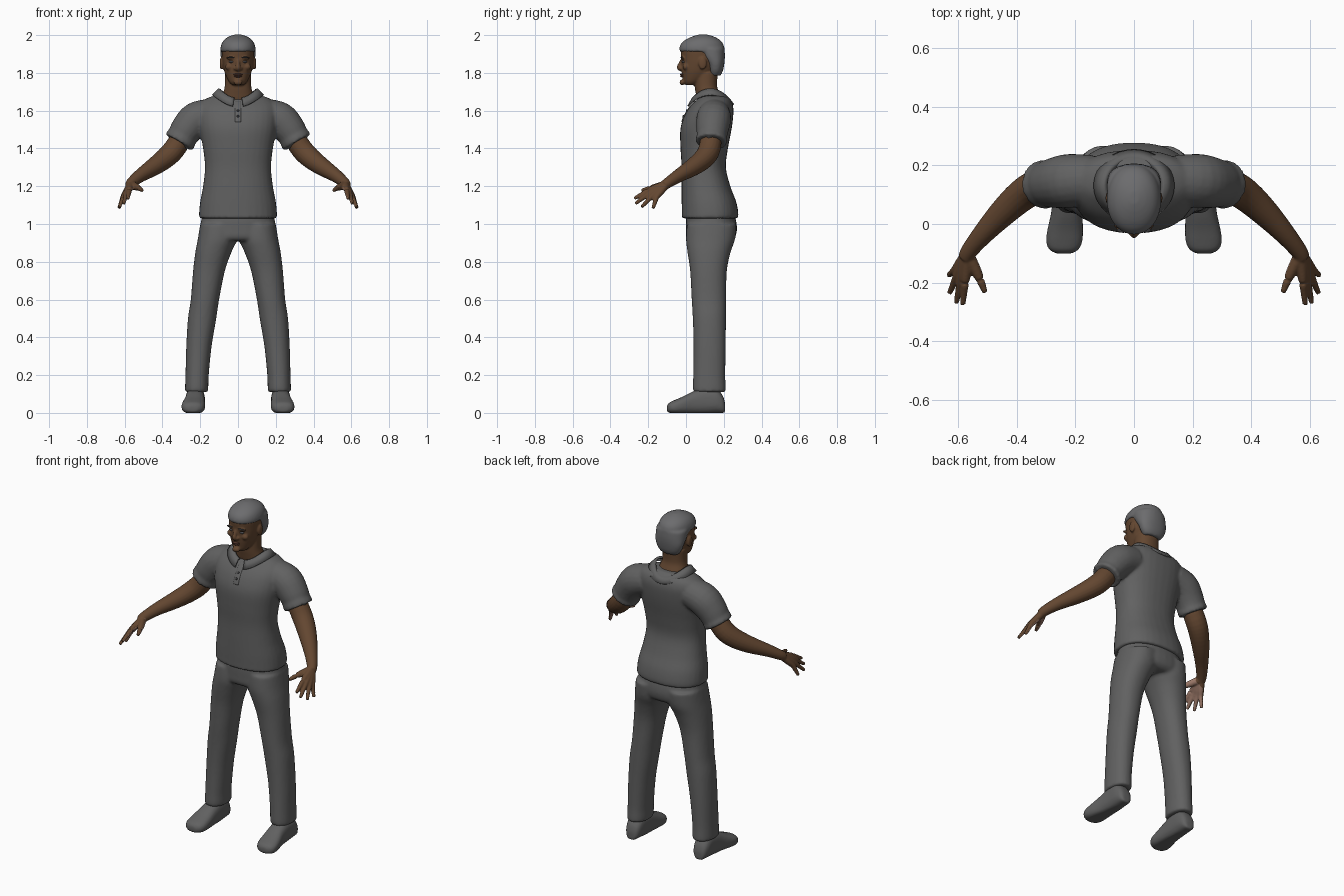
import bpy, bmesh
from math import sin, cos, pi
from mathutils import Vector, Matrix

cube = bpy.data.objects.get("Cube")
if cube:
    bpy.data.objects.remove(cube, do_unlink=True)


def material(name, rgb):
    m = bpy.data.materials.new(name)
    m.use_nodes = True
    m.diffuse_color = (*rgb, 1)
    m.node_tree.nodes["Principled BSDF"].inputs["Base Color"].default_value = (*rgb, 1)
    return m


CLOTH = material("grey cloth", (0.12, 0.12, 0.12))
HAIR = material("grey hair", (0.15, 0.15, 0.155))
SKIN = material("brown skin", (0.125, 0.062, 0.03))
PALM = material("light palm skin", (0.33, 0.19, 0.14))
LIPS = material("lip brown", (0.1, 0.042, 0.028))
DARK = material("dark button", (0.04, 0.04, 0.042))
EYE = material("eye grey", (0.13, 0.13, 0.14))


def spline(rows, steps=4):
    """Catmull-Rom resampling of rows of numbers."""
    rows = [Vector(r) for r in rows]
    out = []
    for i in range(len(rows) - 1):
        b, c = rows[i], rows[i + 1]
        a, d = rows[max(i - 1, 0)], rows[min(i + 2, len(rows) - 1)]
        for k in range(steps):
            t = k / steps
            out.append(b + (c - a) * (t / 2) + (a * 2 - b * 5 + c * 4 - d) * (t * t / 2)
                       + (b * 3 - a - c * 3 + d) * (t ** 3 / 2))
    return out + [rows[-1]]


def skin_rings(bm, rings):
    rings = [[bm.verts.new(p) for p in ring] for ring in rings]
    for r, s in zip(rings, rings[1:]):
        for i in range(len(r)):
            j = (i + 1) % len(r)
            bm.faces.new((r[i], r[j], s[j], s[i]))
    bm.faces.new(rings[0][::-1])
    bm.faces.new(rings[-1])


def unit_ring(power=2, n=32):
    curve = lambda v: (1 if v >= 0 else -1) * abs(v) ** (2 / power)
    return [(curve(cos(2 * pi * i / n)), curve(sin(2 * pi * i / n))) for i in range(n)]


def loft(bm, rows, axis="z", power=2.2, side=1):
    """Rows: position, x low, x high, then low and high of the third axis."""
    rings = []
    for p, x0, x1, b0, b1 in spline(rows):
        ring = []
        for u, v in unit_ring(power):
            x = side * ((x0 + x1) / 2 + u * (x1 - x0) / 2)
            w = (b0 + b1) / 2 + v * (b1 - b0) / 2
            ring.append((x, w, p) if axis == "z" else (x, p, max(w, 0)))
        rings.append(ring)
    skin_rings(bm, rings)


def body(bm, rows, power=2.2):
    """Symmetric loft. Rows: height, half width, front, back."""
    loft(bm, [(z, -w, w, f, b) for z, w, f, b in rows], power=power)


def tube(bm, rows, side=1):
    """Round limb. Rows: x, y, z, radius."""
    pts = spline(rows)
    rings = []
    for i, p in enumerate(pts):
        d = (pts[min(i + 1, len(pts) - 1)] - pts[max(i - 1, 0)]).to_3d().normalized()
        u = d.cross(Vector((0.3, 0.9, 0.1))).normalized()
        if abs(d.y) > 0.9:
            u = d.cross(Vector((0, 0, 1))).normalized()
        v = d.cross(u)
        ring = [p.to_3d() + (u * a + v * b) * p.w for a, b in unit_ring(n=20)]
        rings.append([(side * q.x, q.y, q.z) for q in ring])
    skin_rings(bm, rings)


def ball(bm, centre, size):
    m = Matrix.Translation(centre) @ Matrix.Diagonal((*size, 1))
    bmesh.ops.create_uvsphere(bm, u_segments=16, v_segments=10, radius=1, matrix=m)


def finish(name, bm, mat, voxel=None, soften=3):
    """Turn a bmesh into an object; fuse overlapping volumes when asked."""
    bmesh.ops.recalc_face_normals(bm, faces=bm.faces)
    me = bpy.data.meshes.new(name)
    bm.to_mesh(me)
    bm.free()
    ob = bpy.data.objects.new(name, me)
    bpy.context.collection.objects.link(ob)
    if voxel:
        mod = ob.modifiers.new("Fuse", "REMESH")
        mod.mode, mod.voxel_size = "VOXEL", voxel
        mod = ob.modifiers.new("Soften", "SMOOTH")
        mod.factor, mod.iterations = 0.5, soften
        dg = bpy.context.evaluated_depsgraph_get()
        me = bpy.data.meshes.new_from_object(ob.evaluated_get(dg))
        ob.modifiers.clear()
        ob.data = me
    me.materials.clear()
    me.materials.append(mat)
    for p in me.polygons:
        p.use_smooth = True
        p.material_index = 0
    return ob


# Shirt: trunk and sleeves fused
bm = bmesh.new()
body(bm, [(1.03, .206, -.022, .275), (1.06, .206, -.022, .277), (1.12, .2, -.023, .265),
          (1.2, .185, -.023, .235), (1.3, .175, -.023, .211), (1.4, .185, -.029, .222),
          (1.5, .203, -.03, .241), (1.57, .21, -.01, .25), (1.62, .205, .02, .25),
          (1.66, .175, .06, .235), (1.685, .11, .085, .205)], power=2.3)
for s in (1, -1):
    tube(bm, [(.14, .15, 1.58, .085), (.22, .147, 1.555, .092), (.27, .14, 1.503, .086),
              (.298, .137, 1.457, .079), (.301, .136, 1.452, .083), (.313, .134, 1.432, .083)], s)
finish("shirt", bm, CLOTH, .009)

# Collar with an open front
bm = bmesh.new()
COLS = 40
grid = []
for i in range(COLS + 1):
    a = 0.2 + (2 * pi - 0.4) * i / COLS
    rise = 0.05 * sin(a) ** 2
    front = max(cos(a), 0) ** 4
    rows = [(.093, .085, 1.66), (.104, .098, 1.664), (.135, .122, 1.632 - .012 * front)]
    grid.append([bm.verts.new((w * sin(a), .13 - d * cos(a), z + rise)) for w, d, z in rows])
for g, h in zip(grid, grid[1:]):
    for k in range(2):
        bm.faces.new((g[k], h[k], h[k + 1], g[k + 1]))
collar = finish("collar", bm, CLOTH)
mod = collar.modifiers.new("Thickness", "SOLIDIFY")
mod.thickness, mod.offset = 0.008, 0

# Button placket and buttons
bm = bmesh.new()
loft(bm, [(1.54, -.017, .017, -.025, .01), (1.57, -.017, .017, -.014, .02),
          (1.62, -.017, .017, .016, .05), (1.65, -.017, .017, .045, .08)], power=5)
finish("placket", bm, CLOTH)
bm = bmesh.new()
for y, z in ((-.014, 1.57), (.004, 1.6)):
    ball(bm, (0, y, z), (.007, .005, .007))
finish("buttons", bm, DARK)

# Trousers: hips and both legs fused
bm = bmesh.new()
body(bm, [(1.07, .185, .005, .25), (1.02, .195, .0, .265), (.97, .203, .0, .27),
          (.93, .205, .002, .26), (.91, .19, .02, .235)])
for s in (1, -1):
    loft(bm, [(1.0, .005, .2, .005, .268), (.92, .005, .213, .0, .26), (.85, .035, .226, .008, .236),
              (.75, .07, .238, .022, .216), (.6, .1, .25, .03, .213), (.5, .115, .265, .036, .212),
              (.35, .14, .274, .04, .21), (.2, .155, .278, .038, .208), (.14, .157, .28, .036, .21),
              (.11, .159, .28, .038, .21)], side=s)
finish("trousers", bm, CLOTH, .009, 5)

# Head: skull, neck, nose, brow, lips and ears fused
bm = bmesh.new()
body(bm, [(1.735, .03, .0, .05), (1.75, .046, -.012, .08), (1.775, .06, -.018, .12),
          (1.81, .073, -.023, .155), (1.85, .081, -.024, .178), (1.88, .084, -.026, .188),
          (1.92, .085, -.028, .19), (1.95, .078, -.018, .18), (1.98, .05, .02, .15)])
body(bm, [(1.58, .1, .08, .2), (1.65, .092, .06, .195), (1.69, .08, .052, .178),
          (1.73, .07, .046, .165), (1.8, .068, .045, .168)])
tube(bm, [(0, -.02, 1.872, .008), (0, -.031, 1.845, .011), (0, -.036, 1.828, .013), (0, -.024, 1.816, .012)])
ball(bm, (0, -.02, 1.75), (.024, .014, .016))
for s in (1, -1):
    ball(bm, (s * .014, -.026, 1.823), (.01, .012, .008))
    ball(bm, (s * .036, -.017, 1.878), (.028, .012, .007))
    ball(bm, (s * .047, -.002, 1.832), (.022, .016, .018))
    ball(bm, (s * .088, .088, 1.85), (.009, .022, .034))
finish("head", bm, SKIN, .0055)

# Lips, eyes and eyebrows
bm = bmesh.new()
ball(bm, (0, -.018, 1.791), (.024, .015, .006))
ball(bm, (0, -.017, 1.782), (.021, .014, .006))
finish("lips", bm, LIPS)
for s, label in ((1, "left"), (-1, "right")):
    bm = bmesh.new()
    ball(bm, (s * .034, -.009, 1.859), (.014, .014, .007))
    finish(label + "_eye", bm, EYE)
    bm = bmesh.new()
    ball(bm, (s * .037, -.021, 1.882), (.022, .009, .004))
    finish(label + "_eyebrow", bm, DARK)

# Hair: crown cap and nape piece fused
bm = bmesh.new()
body(bm, [(1.912, .092, -.034, .205), (1.935, .092, -.035, .203), (1.96, .084, -.022, .193),
          (1.98, .068, .005, .172), (1.995, .042, .04, .14), (2.003, .015, .07, .11)], power=2.1)
body(bm, [(1.785, .055, .125, .182), (1.81, .074, .118, .195), (1.85, .088, .105, .203),
          (1.89, .092, .07, .206), (1.93, .092, .04, .204)])
finish("hair", bm, HAIR, .007)

PALM_FACING = Vector((-.8, .2, -.58))
KNUCKLES = [(.575, -.195, 1.18), (.59, -.19, 1.165), (.602, -.175, 1.152), (.608, -.155, 1.143)]
TIPS = [(.583, -.274, 1.135), (.605, -.268, 1.108), (.628, -.235, 1.09), (.631, -.175, 1.083)]
for s, label in ((1, "left"), (-1, "right")):
    # Arm and hand fused, with lighter palm faces
    bm = bmesh.new()
    tube(bm, [(.27, .137, 1.5, .055), (.335, .125, 1.4, .058), (.385, .095, 1.348, .055),
              (.45, .035, 1.3, .047), (.515, -.035, 1.258, .036), (.56, -.09, 1.222, .029),
              (.573, -.115, 1.205, .026)], s)
    for knuckle, tip in zip(KNUCKLES, TIPS):
        k, t = Vector(knuckle), Vector(tip)
        start = Vector((.566, -.1, 1.214)).lerp(k, .1)
        tube(bm, [(*start, .02), (*start.lerp(k, .6), .018), (*k, .0145),
                  (*k.lerp(t, .5), .0115), (*t, .009)], s)
    tube(bm, [(.564, -.11, 1.208, .022), (.54, -.155, 1.197, .019),
              (.522, -.195, 1.188, .014), (.507, -.233, 1.178, .009)], s)
    arm = finish(label + "_arm", bm, SKIN, .005, 2)
    arm.data.materials.append(PALM)
    facing = Vector((s * PALM_FACING.x, PALM_FACING.y, PALM_FACING.z))
    for p in arm.data.polygons:
        if p.center.y < -.115 and p.normal.dot(facing) > .45:
            p.material_index = 1

    # Shoe
    bm = bmesh.new()
    loft(bm, [(.207, .205, .25, .0, .05), (.195, .187, .265, .0, .09), (.16, .177, .275, .0, .13),
              (.1, .175, .277, -.005, .135), (.04, .175, .282, -.006, .115), (-.02, .174, .295, -.006, .085),
              (-.06, .176, .299, -.005, .068), (-.088, .19, .288, .0, .055), (-.101, .215, .262, .008, .038)],
         axis="y", power=2.5, side=s)
    finish(label + "_shoe", bm, CLOTH, .007)
